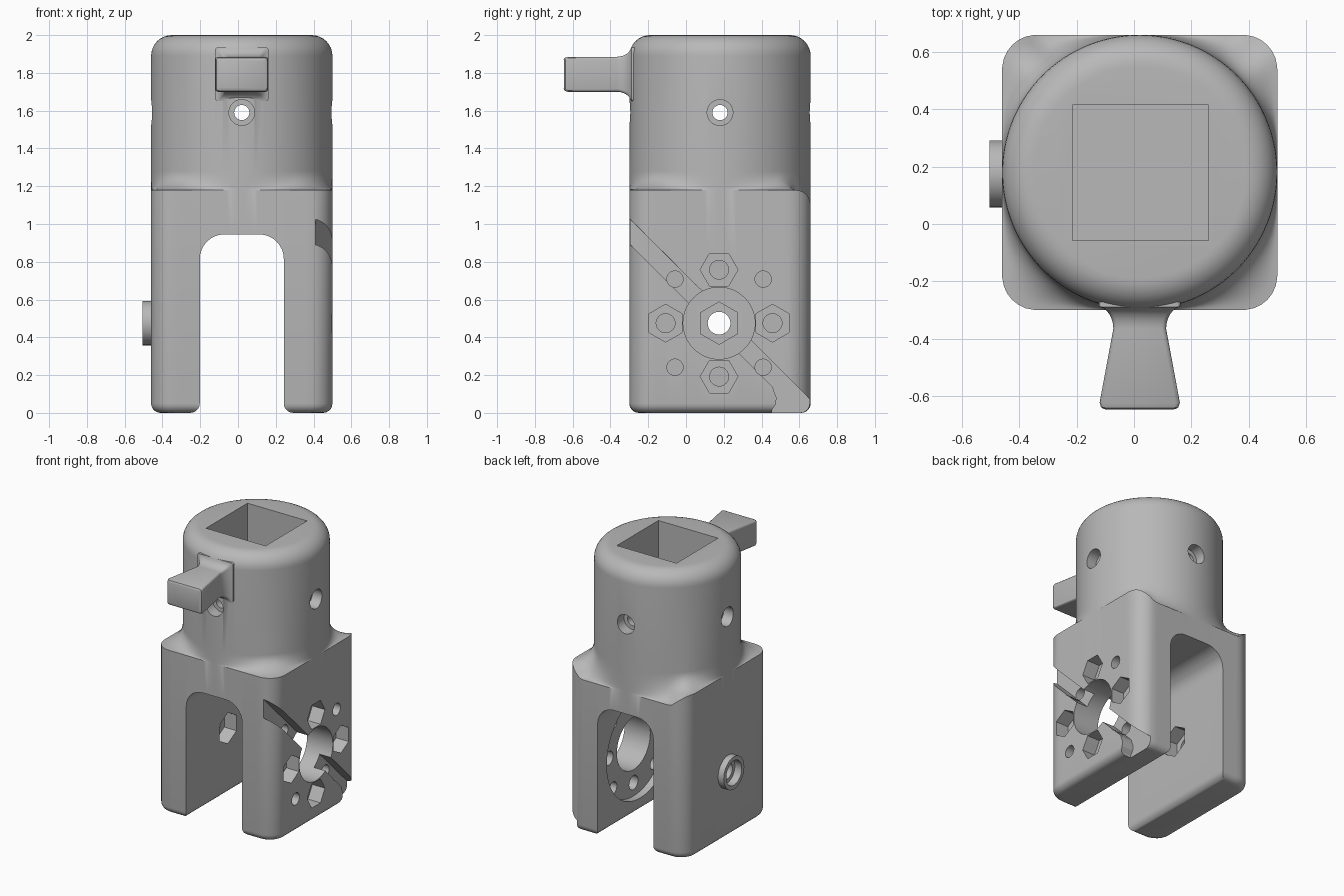
import bpy, bmesh
from math import sin, cos, pi, sqrt, radians
from mathutils import Vector

old = bpy.data.objects.get("Cube")
if old:
    bpy.data.objects.remove(old, do_unlink=True)

CX, CY = 0.02, 0.18          # body axis
HALF, CORNER = 0.48, 0.12    # square section and its corner radius
HUB_Y, HUB_Z = 0.175, 0.475  # pivot centre on the legs
SEG = 144

grey = bpy.data.materials.new("plain grey")
grey.use_nodes = True
colour = (0.48, 0.48, 0.48, 1)
grey.diffuse_color = colour
grey.node_tree.nodes["Principled BSDF"].inputs["Base Color"].default_value = colour


def finish(name, bm):
    bmesh.ops.recalc_face_normals(bm, faces=bm.faces[:])
    mesh = bpy.data.meshes.new(name)
    bm.to_mesh(mesh)
    bm.free()
    mesh.materials.append(grey)
    obj = bpy.data.objects.new(name, mesh)
    bpy.context.scene.collection.objects.link(obj)
    return obj


def loft(name, rings):
    """Skin a list of equal-length closed rings and cap both ends."""
    bm = bmesh.new()
    rows = [[bm.verts.new(p) for p in ring] for ring in rings]
    n = len(rows[0])
    for a, b in zip(rows, rows[1:]):
        for i in range(n):
            j = (i + 1) % n
            bm.faces.new((a[i], a[j], b[j], b[i]))
    bm.faces.new(rows[0])
    bm.faces.new(rows[-1])
    return finish(name, bm)


def extrude(name, points, direction):
    d = Vector(direction)
    return loft(name, [points, [Vector(p) + d for p in points]])


def rod_x(name, y, z, r, x0, x1, sides=48, turn=0.0):
    angles = [turn + 2 * pi * i / sides for i in range(sides)]
    return extrude(name, [(x0, y + r * cos(a), z + r * sin(a)) for a in angles], (x1 - x0, 0, 0))


def rod_y(name, x, z, r, y0, y1, sides=48):
    angles = [2 * pi * i / sides for i in range(sides)]
    return extrude(name, [(x + r * cos(a), y0, z + r * sin(a)) for a in angles], (0, y1 - y0, 0))


def box(name, lo, hi):
    pts = [(lo[0], lo[1]), (hi[0], lo[1]), (hi[0], hi[1]), (lo[0], hi[1])]
    return extrude(name, [(x, y, lo[2]) for x, y in pts], (0, 0, hi[2] - lo[2]))


def combine(target, tool, operation):
    mod = target.modifiers.new(tool.name, 'BOOLEAN')
    mod.operation = operation
    mod.solver = 'EXACT'
    mod.object = tool
    bpy.context.view_layer.objects.active = target
    bpy.ops.object.modifier_apply(modifier=mod.name)
    bpy.data.objects.remove(tool, do_unlink=True)


def square_radius(t, half, corner):
    """Polar radius of a rounded square."""
    c, s = abs(cos(t)), abs(sin(t))
    r, k = half / max(c, s), half - corner
    if r * min(c, s) > k:
        b = k * (c + s)
        r = b + sqrt(b * b - 2 * k * k + corner * corner)
    return r


# Body: rounded square block flowing into a round socket
turns = [2 * pi * i / SEG for i in range(SEG)]


def polar(radius, height):
    return [(CX + radius(t) * cos(t), CY + radius(t) * sin(t), height(t)) for t in turns]


def shoulder(t):
    """Shoulder height, rounded down towards the back."""
    past = min(0.08, max(0, square_radius(t, HALF, CORNER) * sin(t) - 0.40))
    return 1.10 + sqrt(max(0, 0.08 ** 2 - past ** 2))


rings = []
for i in range(6):
    a = i * pi / 10
    inset = 0.05 * (1 - sin(a))
    rings.append(polar(lambda t: square_radius(t, HALF - inset, CORNER - inset),
                       lambda t: 0.05 * (1 - cos(a))))
for i in range(9):
    a = i * pi / 16
    rings.append(polar(lambda t: HALF + (square_radius(t, HALF, CORNER) - HALF) * (1 - sin(a)),
                       lambda t: shoulder(t) + (1.28 - shoulder(t)) * (1 - cos(a))))
for i in range(9):
    a = i * pi / 16
    rings.append(polar(lambda t: 0.37 + 0.11 * cos(a), lambda t: 1.89 + 0.11 * sin(a)))
body = loft("clevis_body", rings)


# Handle tab, widening to its tip and flared at its root
def tab_ring(y, w, low, high, r=0.015):
    pts = []
    for q, (sx, sz) in enumerate([(1, 1), (-1, 1), (-1, -1), (1, -1)]):
        for i in range(4):
            a = q * pi / 2 + i * pi / 6
            x = sx * (w - r) + r * cos(a)
            z = (high - r if sz > 0 else low + r) + r * sin(a)
            pts.append((CX + x, y + 0.6 * x * x, z))
    return pts


tab = [tab_ring(-0.655, 0.125, 1.715, 1.87), tab_ring(-0.65, 0.135, 1.705, 1.88),
       tab_ring(-0.635, 0.14, 1.70, 1.885), tab_ring(-0.37, 0.092, 1.70, 1.885)]
for i in range(1, 7):
    a = i * pi / 12
    grow = 0.05 * (1 - cos(a))
    tab.append(tab_ring(-0.37 + 0.07 * sin(a), 0.092 + grow, 1.70 - grow, 1.885 + grow))
tab.append(tab_ring(-0.2, 0.142, 1.65, 1.935))
combine(body, loft("handle_tab", tab), 'UNION')

# Round boss outside one leg
combine(body, rod_x("pivot_boss", HUB_Y, HUB_Z, 0.117, -0.505, -0.4), 'UNION')

# Slot between the legs, with rounded roof and rounded leg ends
half_slot = [(0.35, -0.1), (0.2725, -0.1)]
half_slot += [(0.2725 - 0.05 * sin(i * pi / 10), 0.05 - 0.05 * cos(i * pi / 10)) for i in range(6)]
half_slot += [(0.0925 + 0.13 * cos(i * pi / 16), 0.815 + 0.13 * sin(i * pi / 16)) for i in range(9)]
outline = half_slot[1:] + [(-x, z) for x, z in reversed(half_slot[1:])]
combine(body, extrude("leg_slot", [(CX + x, -0.5, z) for x, z in outline], (0, 1.4, 0)), 'DIFFERENCE')

# Square socket and its four counterbored screw holes
cutters = [box("square_socket", (-0.215, -0.057, 1.18), (0.26, 0.415, 2.2)),
           rod_x("screw_hole_x", CY, 1.59, 0.04, -0.8, 0.8),
           rod_y("screw_hole_y", CX, 1.59, 0.04, -0.6, 0.9)]
for s in (-1, 1):
    cutters.append(rod_x("counterbore_x", CY, 1.59, 0.068, CX + s * 0.40, CX + s * 0.6))
    cutters.append(rod_y("counterbore_y", CX, 1.59, 0.068, CY + s * 0.40, CY + s * 0.6))

# Pivot hole, boss recess and nut pocket in one leg
cutters += [rod_x("pivot_hole", HUB_Y, HUB_Z, 0.06, -0.8, 0),
            rod_x("boss_recess", HUB_Y, HUB_Z, 0.088, -0.6, -0.45),
            rod_x("pivot_nut_pocket", HUB_Y, HUB_Z, 0.112, -0.3, 0, 6, pi / 2)]

# Drive hole, disc recess, bolt circle and nut pockets in the other leg
cutters += [rod_x("drive_hole", HUB_Y, HUB_Z, 0.19, 0.1, 0.7, 64),
            rod_x("disc_recess", HUB_Y, HUB_Z, 0.38, 0.1, 0.295, 80)]
for i in range(8):
    a = i * pi / 4
    reach = 0.33 if i % 2 else 0.283
    y, z = HUB_Y + reach * cos(a), HUB_Z + reach * sin(a)
    cutters.append(rod_x("bolt_hole", y, z, 0.043 if i % 2 else 0.05, 0.1, 0.7, 32))
    if i % 2 == 0:
        cutters.append(rod_x("nut_pocket", y, z, 0.1, 0.40, 0.7, 6, a + pi / 2))

# Diagonal cable channel with a widened lower exit
channel = [(-0.5, 1.23), (-0.5, 1.095), (0.46, 0.135)]
channel += [(0.41 + 0.07 * cos(a), 0.07 + 0.07 * sin(a)) for a in (radians(d) for d in (35, 10, -20, -50))]
channel += [(0.44, -0.2), (0.93, -0.2)]
cutters.append(extrude("cable_channel", [(0.41, y, z) for y, z in channel], (0.3, 0, 0)))

for cutter in cutters:
    cutter.hide_render = True
    combine(body, cutter, 'DIFFERENCE')

# Smooth shading with crisp edges
bpy.ops.object.select_all(action='DESELECT')
body.select_set(True)
bpy.context.view_layer.objects.active = body
bpy.ops.object.shade_smooth_by_angle(angle=radians(30))
